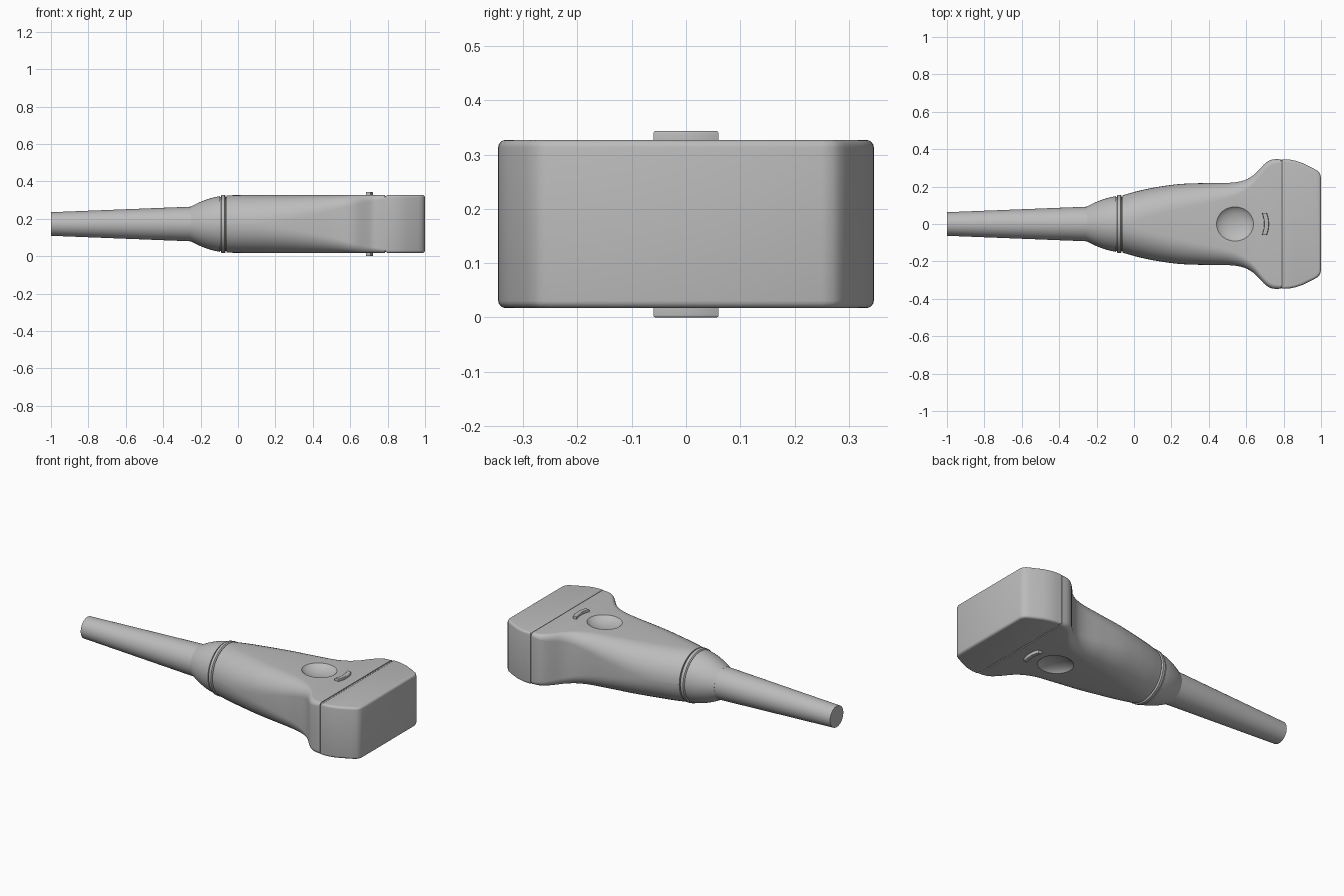
import bpy, bmesh, math
from mathutils import Matrix

cube = bpy.data.objects.get("Cube")
if cube:
    bpy.data.objects.remove(cube, do_unlink=True)

MID = 0.172    # height of the long axis
HALF = 0.155   # half thickness of the body

grey = bpy.data.materials.new("plain grey")
grey.use_nodes = True
grey.diffuse_color = (0.5, 0.5, 0.5, 1)
shader = grey.node_tree.nodes["Principled BSDF"]
shader.inputs["Base Color"].default_value = (0.5, 0.5, 0.5, 1)
shader.inputs["Roughness"].default_value = 0.6


def finish(name, bm, angle=30):
    """Turn a bmesh into a smooth-shaded object."""
    bmesh.ops.recalc_face_normals(bm, faces=bm.faces)
    mesh = bpy.data.meshes.new(name)
    bm.to_mesh(mesh)
    bm.free()
    mesh.materials.append(grey)
    obj = bpy.data.objects.new(name, mesh)
    bpy.context.collection.objects.link(obj)
    smooth(obj, angle)
    return obj


def smooth(obj, angle):
    bpy.ops.object.select_all(action="DESELECT")
    obj.select_set(True)
    bpy.context.view_layer.objects.active = obj
    bpy.ops.object.shade_smooth_by_angle(angle=math.radians(angle))


def loft(name, sections, angle=30):
    """Skin a row of equal-length point rings and cap both ends."""
    bm = bmesh.new()
    rings = [[bm.verts.new(p) for p in s] for s in sections]
    n = len(rings[0])
    for a, b in zip(rings, rings[1:]):
        for i in range(n):
            j = (i + 1) % n
            bm.faces.new((a[i], a[j], b[j], b[i]))
    bm.faces.new(rings[0])
    bm.faces.new(rings[-1])
    return finish(name, bm, angle)


def circle(x, r, n=64):
    return [(x, r * math.cos(2 * math.pi * i / n), MID + r * math.sin(2 * math.pi * i / n))
            for i in range(n)]


def rounded_rect(x, hw, hh, r, steps=10):
    pts = []
    for k, (sy, sz) in enumerate([(1, 1), (-1, 1), (-1, -1), (1, -1)]):
        for i in range(steps + 1):
            a = math.pi / 2 * (k + i / steps)
            pts.append((x, sy * (hw - r) + r * math.cos(a), MID + sz * (hh - r) + r * math.sin(a)))
    return pts


def spline(points, x):
    """Smooth cubic interpolation through (x, value) points."""
    k = max(i for i in range(len(points) - 1) if points[i][0] <= x or i == 0)

    def slope(i):
        a, b = points[max(i - 1, 0)], points[min(i + 1, len(points) - 1)]
        return (b[1] - a[1]) / (b[0] - a[0])
    (x0, y0), (x1, y1) = points[k], points[k + 1]
    w = x1 - x0
    t = (x - x0) / w
    return ((2*t**3 - 3*t**2 + 1) * y0 + (t**3 - 2*t**2 + t) * w * slope(k)
            + (3*t**2 - 2*t**3) * y1 + (t**3 - t**2) * w * slope(k + 1))


def slab(name, outline, z0, z1, bevel):
    """Extrude a top outline and round its rims."""
    bm = bmesh.new()
    face = bm.faces.new([bm.verts.new((x, y, z0)) for x, y in outline])
    out = bmesh.ops.extrude_face_region(bm, geom=[face])
    for v in out["geom"]:
        if isinstance(v, bmesh.types.BMVert):
            v.co.z = z1
    rims = [e for e in bm.edges if abs(e.verts[0].co.z - e.verts[1].co.z) < 1e-5]
    bmesh.ops.bevel(bm, geom=rims, offset=bevel, segments=4, profile=0.5, affect="EDGES")
    return finish(name, bm, 35)


# Tapered cable sleeve and the domed collar behind the grip
loft("cable_sleeve", [circle(-1, 0.063), circle(-0.24, 0.093)])
dome = [(-0.252, 0.093), (-0.21, 0.114), (-0.17, 0.130), (-0.13, 0.142), (-0.095, 0.149)]
loft("collar", [circle(x, spline(dome, x))
                for x in [-0.252 + 0.157 * i / 12 for i in range(13)]])

# Seal ring with a narrow groove on both sides
loft("joint_core", [circle(-0.11, 0.144), circle(-0.04, 0.144)])
loft("seal_ring", [circle(-0.092, 0.148), circle(-0.088, 0.154), circle(-0.071, 0.156),
                   circle(-0.067, 0.150)])

# Grip: round at the cable end, boxy and flared at the head
width = [(-0.062, 0.153), (0.02, 0.176), (0.12, 0.197), (0.25, 0.214), (0.4, 0.219), (0.52, 0.221),
         (0.59, 0.234), (0.64, 0.262), (0.68, 0.303), (0.71, 0.331), (0.74, 0.345), (0.785, 0.346)]
radius = [(-0.062, 0.152), (0.1, 0.15), (0.3, 0.125), (0.5, 0.085), (0.65, 0.045), (0.785, 0.02)]
sections = []
for i in range(57):
    x = -0.062 + 0.847 * i / 56
    hh = 0.153 + 0.002 * min(1, i / 6)
    sections.append(rounded_rect(x, spline(width, x), hh, spline(radius, x)))
grip = loft("grip", sections, 40)

# Thumb dimples cut into both broad sides
for side, label in ((1, "upper"), (-1, "lower")):
    bm = bmesh.new()
    bmesh.ops.create_uvsphere(bm, u_segments=48, v_segments=24, radius=1)
    bmesh.ops.transform(bm, verts=bm.verts, matrix=Matrix.Translation(
        (0.54, 0, MID + side * (HALF + 0.02))) @ Matrix.Diagonal((0.108, 0.1, 0.05, 1)))
    cutter = finish(label + "_dimple_cutter", bm)
    cut = grip.modifiers.new(label + "_dimple", "BOOLEAN")
    cut.operation = "DIFFERENCE"
    cut.object = cutter
    cut.solver = "EXACT"
    bpy.ops.object.select_all(action="DESELECT")
    grip.select_set(True)
    bpy.context.view_layer.objects.active = grip
    bpy.ops.object.modifier_apply(modifier=cut.name)
    bpy.data.objects.remove(cutter, do_unlink=True)
smooth(grip, 30)

# Raised curved marker bars on both broad sides
arc = [(0.003 - 0.012 * (t / 6) ** 2, 0.06 * t / 6) for t in range(-6, 7)]
bar = [(0.718 + dx, y) for dx, y in arc] + [(0.693 + dx, y) for dx, y in reversed(arc)]
slab("upper_marker", bar, MID + HALF - 0.02, MID + 0.171, 0.004)
slab("lower_marker", bar, MID - 0.172, MID - HALF + 0.02, 0.004)

# Recessed seam and the transducer head
loft("seam_core", [rounded_rect(x, 0.341, 0.15, 0.02) for x in (0.77, 0.81)])
edge = [(0.789, 0.346), (0.83, 0.345), (0.865, 0.338), (0.9, 0.326), (0.965, 0.294),
        (0.983, 0.283), (0.994, 0.27), (1.0, 0.25)]
slab("head", edge + [(x, -y) for x, y in reversed(edge)], MID - HALF, MID + HALF, 0.014)
